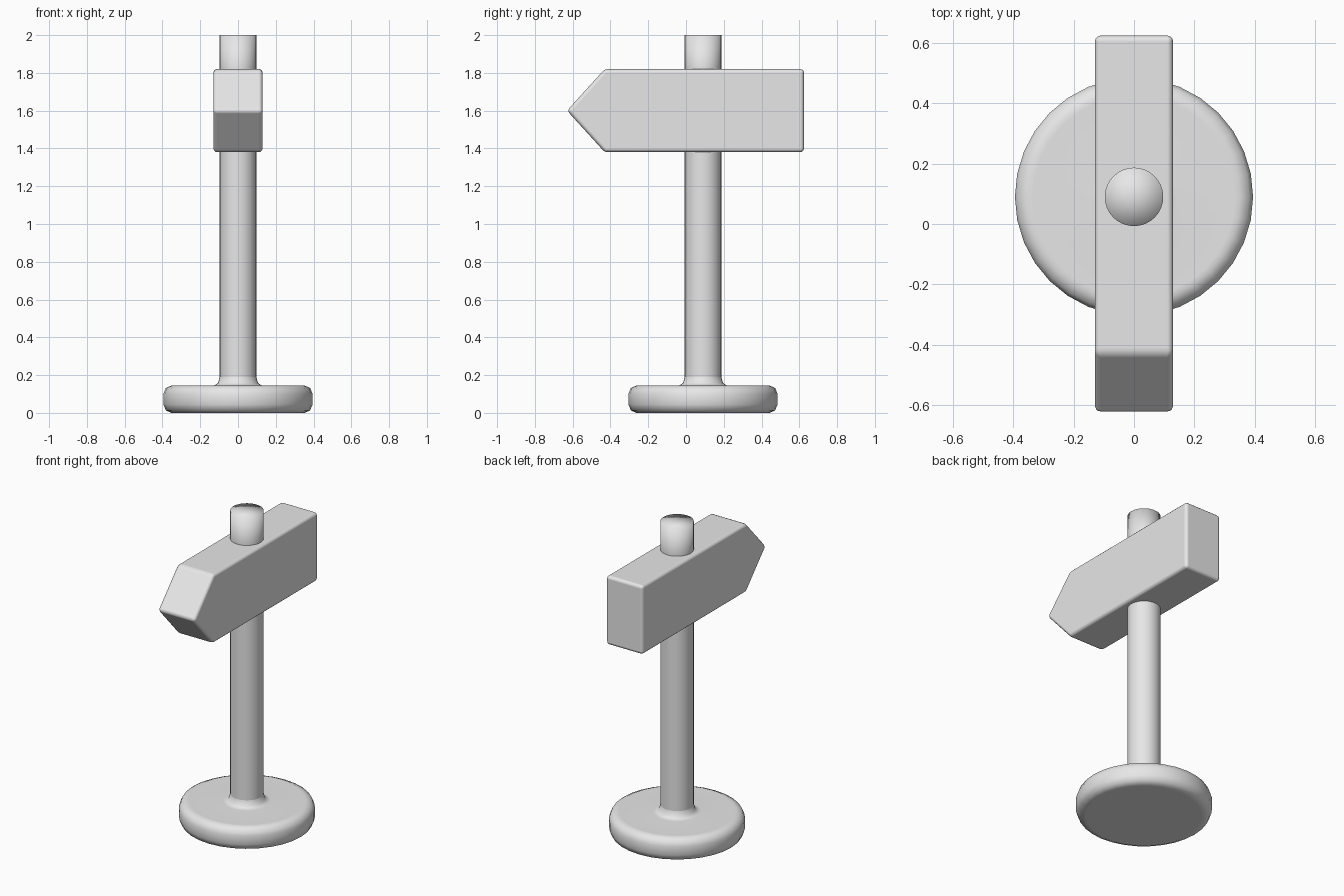
import bpy, bmesh
from math import tau

cube = bpy.data.objects.get("Cube")
if cube:
    bpy.data.objects.remove(cube, do_unlink=True)

POST_Y = 0.09
POST_R = 0.097

grey = bpy.data.materials.new("plain_grey")
grey.use_nodes = True
grey.diffuse_color = (0.8, 0.8, 0.8, 1)
grey.node_tree.nodes["Principled BSDF"].inputs["Base Color"].default_value = (0.8, 0.8, 0.8, 1)


def finish(name, bm):
    """Turn a bmesh into a smooth shaded grey object."""
    bmesh.ops.recalc_face_normals(bm, faces=bm.faces[:])
    for face in bm.faces:
        face.smooth = True
    mesh = bpy.data.meshes.new(name)
    bm.to_mesh(mesh)
    bm.free()
    mesh.materials.append(grey)
    obj = bpy.data.objects.new(name, mesh)
    bpy.context.scene.collection.objects.link(obj)
    return obj


def lathe(name, profile, steps=32):
    """Revolve (radius, height) points about the post axis."""
    bm = bmesh.new()
    verts = [bm.verts.new((r, 0, z)) for r, z in profile]
    edges = [bm.edges.new(pair) for pair in zip(verts, verts[1:])]
    bmesh.ops.spin(bm, geom=verts + edges, cent=(0, 0, 0), axis=(0, 0, 1),
                   angle=tau, steps=steps, use_duplicate=False)
    bmesh.ops.remove_doubles(bm, verts=bm.verts[:], dist=0.0005)
    obj = finish(name, bm)
    obj.location.y = POST_Y
    return obj


# Round foot with rolled edges and a small fillet up to the post
lathe("base_disc", [
    (0, 0), (0.335, 0), (0.352, 0), (0.382, 0.013), (0.395, 0.045),
    (0.395, 0.1), (0.382, 0.132), (0.352, 0.145), (0.335, 0.145),
    (0.14, 0.145), (0.125, 0.146), (0.106, 0.158), (POST_R, 0.19)])

# Post, smooth shaded over its flat cap
lathe("post", [(POST_R, 0.19), (POST_R, 0.25), (POST_R, 1.6),
               (POST_R, 1.82), (POST_R, 2.0), (0, 2.0)])

# Thick arrow board pointing forward
outline = [(0.625, 1.38), (0.625, 1.82), (-0.43, 1.82), (-0.63, 1.6), (-0.43, 1.38)]
bm = bmesh.new()
side = bm.faces.new([bm.verts.new((-0.13, y, z)) for y, z in outline])
extruded = bmesh.ops.extrude_face_region(bm, geom=[side])["geom"]
moved = [v for v in extruded if isinstance(v, bmesh.types.BMVert)]
bmesh.ops.translate(bm, verts=moved, vec=(0.26, 0, 0))
board = finish("arrow_board", bm)
bevel = board.modifiers.new("soft_edges", "BEVEL")
bevel.width = 0.02
bevel.segments = 3
bevel.limit_method = "ANGLE"
bevel.harden_normals = True
